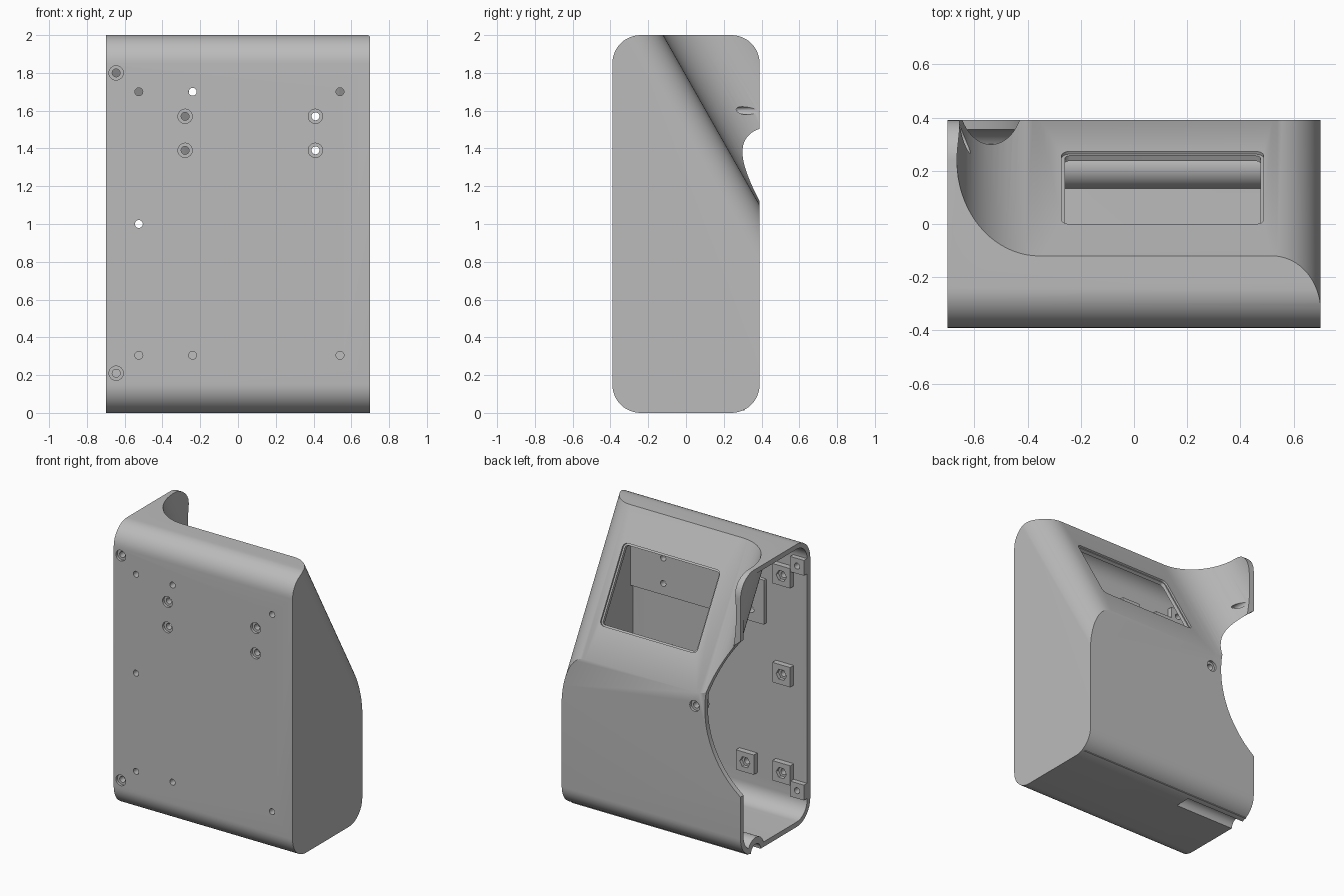
import bpy, bmesh
from math import sin, cos, radians
from mathutils import Vector

cube = bpy.data.objects.get("Cube")
if cube:
    bpy.data.objects.remove(cube, do_unlink=True)

grey = bpy.data.materials.new("matte grey")
grey.use_nodes = True
grey.diffuse_color = (0.5, 0.5, 0.5, 1)
grey.node_tree.nodes["Principled BSDF"].inputs["Base Color"].default_value = (0.5, 0.5, 0.5, 1)

WALL = 0.035
X, Y, Z = Vector((1, 0, 0)), Vector((0, 1, 0)), Vector((0, 0, 1))
SLOPE_TOP = Vector((0, -0.12, 2))
DOWN = Vector((0, 0.51, -0.9)).normalized()      # down the sloped face
OUT = Vector((0, 0.9, 0.51)).normalized()        # away from the sloped face


def arc(cx, cy, r, a0, a1, n=16):
    angles = [radians(a0 + (a1 - a0) * i / n) for i in range(n + 1)]
    return [(cx + r * cos(a), cy + r * sin(a)) for a in angles]


def circle(cx, cy, r, n=24):
    return arc(cx, cy, r, 0, 360, n)[:-1]


def rounded_rect(a0, a1, b0, b1, r, n=12):
    return (arc(a1 - r, b1 - r, r, 0, 90, n) + arc(a0 + r, b1 - r, r, 90, 180, n)
            + arc(a0 + r, b0 + r, r, 180, 270, n) + arc(a1 - r, b0 + r, r, 270, 360, n))


def prisms(name, parts, u=X, v=Z, w=Y, origin=Vector()):
    """Extrude each (outline, start, end) along w; outlines lie in u, v."""
    bm = bmesh.new()
    for pts, start, end in parts:
        verts = [bm.verts.new(origin + u * a + v * b + w * start) for a, b in pts]
        face = bm.faces.new(verts)
        grown = bmesh.ops.extrude_face_region(bm, geom=[face])["geom"]
        moved = [g for g in grown if isinstance(g, bmesh.types.BMVert)]
        bmesh.ops.translate(bm, verts=moved, vec=w * (end - start))
    bmesh.ops.recalc_face_normals(bm, faces=bm.faces)
    mesh = bpy.data.meshes.new(name)
    bm.to_mesh(mesh)
    bm.free()
    mesh.materials.append(grey)
    obj = bpy.data.objects.new(name, mesh)
    bpy.context.collection.objects.link(obj)
    return obj


def select(obj):
    bpy.ops.object.select_all(action="DESELECT")
    obj.select_set(True)
    bpy.context.view_layer.objects.active = obj


def combine(obj, other, operation="DIFFERENCE", keep=False):
    select(obj)
    mod = obj.modifiers.new("combine", "BOOLEAN")
    mod.operation, mod.solver, mod.object = operation, "EXACT", other
    bpy.ops.object.modifier_apply(modifier=mod.name)
    if not keep:
        bpy.data.objects.remove(other, do_unlink=True)


def body(name, inset, x0, x1):
    """Rounded block with the slope carved off, hollow at one end, rounded at the other."""
    outline = rounded_rect(inset - 0.39, 0.39 - inset, inset, 2 - inset, 0.15 - inset)
    block = prisms(name, [(outline, x0, x1)], Y, Z, X)
    cut = (arc(0.52, -0.181, 0.181 - inset, 0, 90)
           + arc(-0.355, 0.31, 0.31 + inset, 270, 120, 32)
           + [(-0.2, 1.2), (1.2, 1.2), (1.2, -0.181)])
    combine(block, prisms("slope_cutter", [(cut, -1.5, 2.5)], X, OUT, DOWN, SLOPE_TOP))
    return block


# Hollow housing, open at one end
housing = body("housing", 0, -0.7, 0.7)
combine(housing, body("cavity", WALL, -1.0, 0.7 - WALL))

# Round cut through the back wall
combine(housing, prisms("round_cutter", [(circle(-1.1, 1.0, 0.68, 96), 0.0, 0.8)]))

# Window in the slope, with a shallow recessed rim
for grow, depth in ((0, -0.15), (0.012, -0.012)):
    pane = rounded_rect(-0.26 - grow, 0.475 + grow, 0.255 - grow, 0.785 + grow, 0.02 + grow, 6)
    combine(housing, prisms("window_cutter", [(pane, depth, 0.1)], X, DOWN, OUT, SLOPE_TOP))

# Cable channel along the floor
rib = prisms("cable_rib", [(arc(0.22, 0.012, 0.09, 0, 180), -0.7, 0.68)], Y, Z, X)
channel = prisms("channel_cutter", [(circle(0.22, 0.0, 0.055), -0.9, -0.23)], Y, Z, X)
combine(rib, channel, keep=True)
combine(housing, channel)

# Screw positions on the front wall
small = [(x, z) for x in (-0.525, -0.24, 0.54) for z in (0.305, 1.7)] + [(-0.525, 1.0)]
corner = [(-0.645, 0.21), (-0.645, 1.8)]
plate_screws = [(x, z) for x in (-0.28, 0.41) for z in (1.39, 1.57)]


def square(x, z, h):
    return [(x - h, z - h), (x + h, z - h), (x + h, z + h), (x - h, z + h)]


# Inner pads behind the screws
pads = [prisms("nut_pad", [(square(x, z, 0.07), -0.365, -0.315)]) for x, z in small]
pads += [prisms("corner_pad", [(square(x, z, 0.054), -0.365, -0.32)]) for x, z in corner]
pads.append(prisms("mounting_plate",
                   [(rounded_rect(-0.38, 0.67, 1.31, 1.625, 0.005, 2), -0.365, -0.33)]))
pads.append(prisms("back_boss", [(circle(-0.34, 1.0, 0.06), 0.31, 0.365)]))

# Drilled holes, counterbores and nut pockets
back_holes = [(-0.34, 1.0), (-0.635, 1.6)]
drill = prisms("drill_cutter",
               [(circle(x, z, 0.021), -0.5, -0.25) for x, z in small + corner + plate_screws]
               + [(circle(x, z, 0.021), 0.2, 0.5) for x, z in back_holes])
bore = prisms("bore_cutter",
              [(circle(x, z, 0.038), -0.5, -0.372) for x, z in corner + plate_screws]
              + [(circle(-0.34, 1.0, 0.038), 0.372, 0.5)])
pocket = prisms("nut_cutter", [(circle(x, z, 0.04, 6), -0.34, -0.25) for x, z in small])
for part in [housing] + pads:
    for tool in (drill, bore, pocket):
        combine(part, tool, keep=True)
for tool in (drill, bore, pocket):
    bpy.data.objects.remove(tool, do_unlink=True)

# Smooth rounded surfaces, keeping crisp edges
for part in [housing, rib] + pads:
    select(part)
    bpy.ops.object.shade_smooth_by_angle(angle=radians(30))
